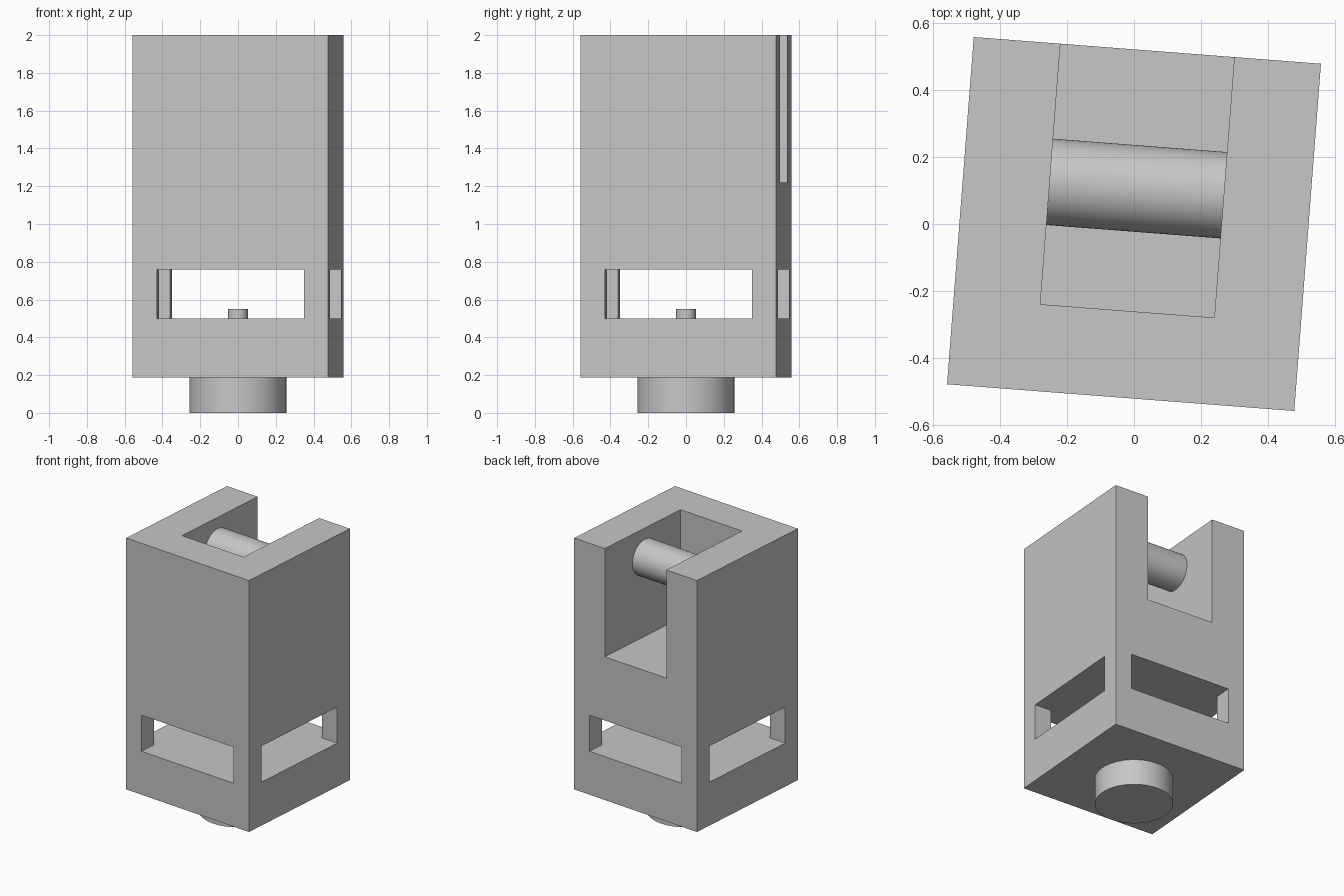
import bpy
import bmesh
import math
from mathutils import Matrix, Vector

cube = bpy.data.objects.get("Cube")
if cube:
    bpy.data.objects.remove(cube, do_unlink=True)

TURN = Matrix.Rotation(math.radians(-4.4), 4, 'Z')   # whole model is slightly turned
HALF = 0.519      # half width of the body
SLOT = 0.39       # half width of the lower windows
POCKET = 0.26     # half width of the top pocket
OUT = 0.7         # cutters reach past the walls

grey = bpy.data.materials.new("light grey")
grey.use_nodes = True
colour = (0.57, 0.57, 0.57, 1)
grey.diffuse_color = colour
grey.node_tree.nodes["Principled BSDF"].inputs["Base Color"].default_value = colour


def add_object(name, bm):
    bmesh.ops.recalc_face_normals(bm, faces=bm.faces)
    mesh = bpy.data.meshes.new(name)
    bm.to_mesh(mesh)
    bm.free()
    mesh.materials.append(grey)
    obj = bpy.data.objects.new(name, mesh)
    bpy.context.collection.objects.link(obj)
    obj.matrix_world = TURN
    return obj


def prism(name, outline, bottom, top):
    bm = bmesh.new()
    face = bm.faces.new([bm.verts.new((x, y, bottom)) for x, y in outline])
    moved = bmesh.ops.extrude_face_region(bm, geom=[face])["geom"]
    verts = [v for v in moved if isinstance(v, bmesh.types.BMVert)]
    bmesh.ops.translate(bm, verts=verts, vec=(0, 0, top - bottom))
    # Close the bottom if the extrusion consumed the first face
    bmesh.ops.holes_fill(bm, edges=[e for e in bm.edges if e.is_boundary])
    return add_object(name, bm)


def rectangle(x0, x1, y0, y1):
    return [(x0, y0), (x1, y0), (x1, y1), (x0, y1)]


def select(obj):
    bpy.ops.object.select_all(action='DESELECT')
    obj.select_set(True)
    bpy.context.view_layer.objects.active = obj


def cylinder(name, radius, length, placement):
    bm = bmesh.new()
    bmesh.ops.create_cone(bm, cap_ends=True, segments=64, radius1=radius,
                          radius2=radius, depth=length, matrix=placement)
    select(add_object(name, bm))
    bpy.ops.object.shade_smooth_by_angle(angle=math.radians(30))


def cut(obj, cutter):
    cutter.hide_render = True
    mod = obj.modifiers.new("cut", 'BOOLEAN')
    mod.operation = 'DIFFERENCE'
    mod.solver = 'EXACT'
    mod.object = cutter
    select(obj)
    bpy.ops.object.modifier_apply(modifier=mod.name)
    bpy.data.objects.remove(cutter, do_unlink=True)


# Square body
body = prism("body", rectangle(-HALF, HALF, -HALF, HALF), 0.187, 2.0)

# Crossing windows through all four sides, leaving corner posts
arm = [(SLOT, SLOT), (SLOT, OUT), (-SLOT, OUT)]
cross = []
for quarter in range(4):
    spin = Matrix.Rotation(quarter * math.pi / 2, 2)
    cross += [spin @ Vector(point) for point in arm]
cut(body, prism("window_cutter", cross, 0.5, 0.76))

# Pocket open at the top and the back
cut(body, prism("pocket_cutter", rectangle(-POCKET, POCKET, -POCKET, OUT), 1.22, 2.2))

# Cross rod held between the pocket walls
sideways = Matrix.Translation((0, 0.106, 1.79)) @ Matrix.Rotation(math.pi / 2, 4, 'Y')
cylinder("cross_rod", 0.129, 2 * POCKET + 0.04, sideways)

# Round foot below and small stud on the window floor
cylinder("foot", 0.257, 0.2, Matrix.Translation((0, 0, 0.1)))
cylinder("stud", 0.052, 0.07, Matrix.Translation((0, 0, 0.515)))
